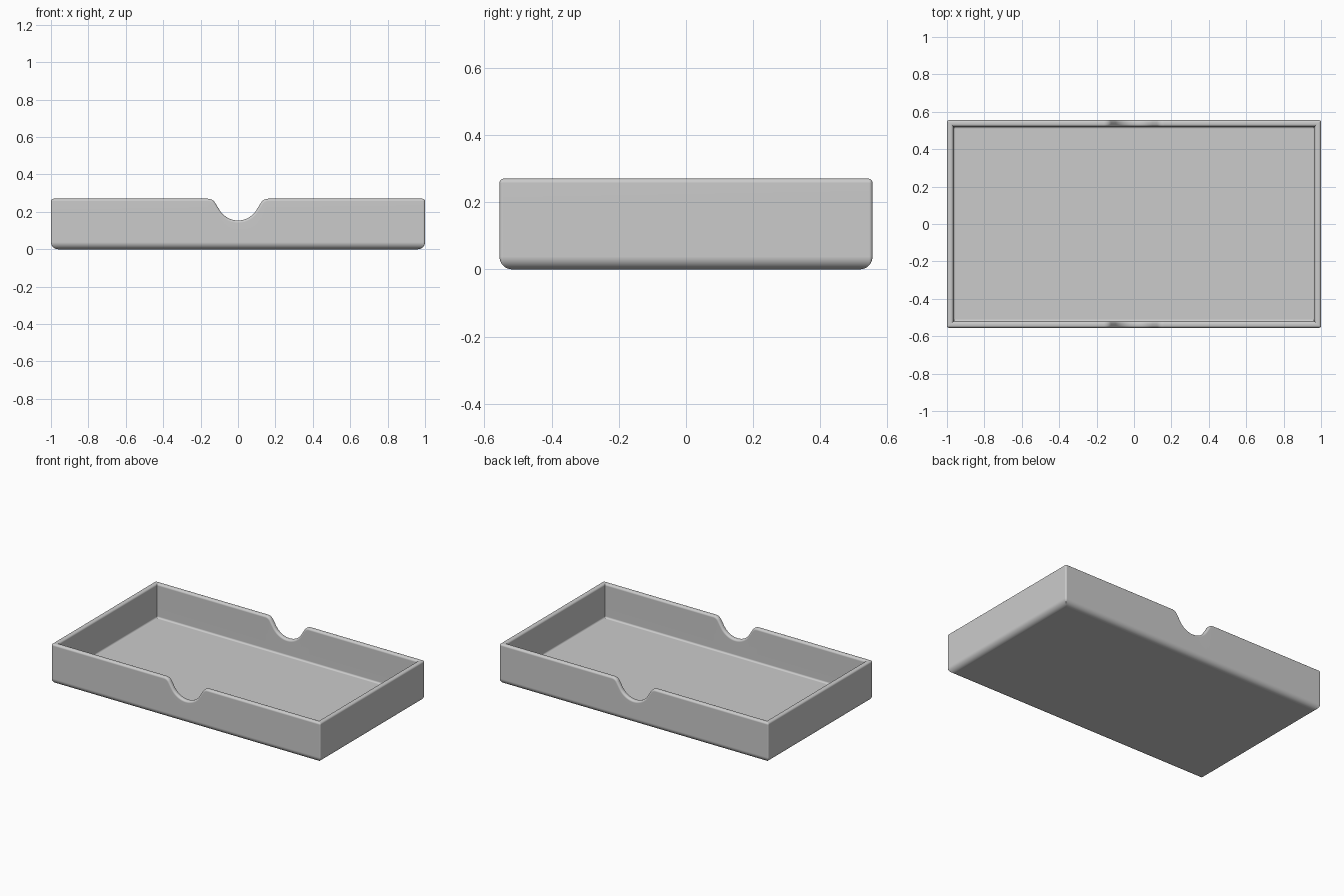
import bpy, bmesh
from math import sin, cos, pi, radians
from mathutils import Vector

if "Cube" in bpy.data.objects:
    bpy.data.objects.remove(bpy.data.objects["Cube"])

HALF_X, HALF_Y, HEIGHT = 1.0, 0.555, 0.27
WALL, FLOOR = 0.034, 0.042
RIM_R, BASE_R, INNER_R, CORNER_R = 0.013, 0.038, 0.012, 0.01
SCOOP_R, LIP_R, SLOPE = 0.115, 0.045, radians(58)
SCOOP_Z = 0.154


def scoop_curve():
    """Right half of the finger notch as (x, z, normal), from its centre outward."""
    rise = HEIGHT - SCOOP_Z
    # one radius for the scoop so that scoop, straight slope and lip meet the rim
    run = (rise - (SCOOP_R + LIP_R) * (1 - cos(SLOPE))) / sin(SLOPE)
    pts = []
    for i in range(13):
        a = SLOPE * i / 12
        pts.append((SCOOP_R * sin(a), SCOOP_Z + SCOOP_R * (1 - cos(a)), a))
    lip_x = SCOOP_R * sin(SLOPE) + run * cos(SLOPE) + LIP_R * sin(SLOPE)
    for i in range(9):
        a = SLOPE * (1 - i / 8)
        pts.append((lip_x - LIP_R * sin(a), HEIGHT - LIP_R * (1 - cos(a)), a))
    return [(x, z, Vector((-sin(a), cos(a)))) for x, z, a in pts]


half = scoop_curve()
notch = [(-x, z, Vector((-n.x, n.y))) for x, z, n in reversed(half[1:])] + half


def wall_loop(inset, z=None, drop=0.0):
    """One ring round the tray: level at z, or following the rim at a given drop."""
    r = max(CORNER_R - inset, 0.001)
    hx, hy = HALF_X - inset, HALF_Y - inset
    level = HEIGHT - drop if z is None else z
    ring = []
    for side in (-1, 1):
        # notched long side, then the two corners that follow it
        for x, top, n in notch:
            if z is None:
                x, h = x - n.x * drop, top - n.y * drop
            else:
                h = z
            ring.append(Vector((-side * x, side * hy, h)))
        for k in range(2):
            start = (-pi / 2 if side < 0 else pi / 2) + k * pi / 2
            sx = -side
            sy = side if k == 0 else -side
            for i in range(5):
                a = start + pi / 2 * i / 4
                if k == 0:
                    ring.append(Vector((sx * (hx - r) + r * cos(a),
                                        sy * (hy - r) + r * sin(a), level)))
                else:
                    ring.append(Vector((sx * (hx - r) + r * cos(a),
                                        sy * (hy - r) + r * sin(a), level)))
    return ring


def arc(n):
    return [pi / 2 * i / n for i in range(n + 1)]


# Wall section from the underside, over the rim and down to the floor
rings = [wall_loop(BASE_R * (1 - sin(a)), z=BASE_R * (1 - cos(a))) for a in arc(8)]
rings += [wall_loop(RIM_R * (1 - cos(a)), drop=RIM_R * (1 - sin(a))) for a in arc(5)]
rings += [wall_loop(WALL - RIM_R * (1 - sin(a)), drop=RIM_R * (1 - cos(a))) for a in arc(5)]
rings += [wall_loop(WALL + INNER_R * (1 - cos(a)), z=FLOOR + INNER_R * (1 - sin(a))) for a in arc(4)]

bm = bmesh.new()
loops = [[bm.verts.new(p) for p in ring] for ring in rings]
count = len(loops[0])
for low, high in zip(loops, loops[1:]):
    for i in range(count):
        j = (i + 1) % count
        bm.faces.new((low[i], low[j], high[j], high[i]))
bm.faces.new(list(reversed(loops[0])))
bm.faces.new(loops[-1])
bmesh.ops.recalc_face_normals(bm, faces=bm.faces)

mesh = bpy.data.meshes.new("tray")
bm.to_mesh(mesh)
bm.free()
tray = bpy.data.objects.new("tray", mesh)
bpy.context.collection.objects.link(tray)

# Plain grey finish
grey = bpy.data.materials.new("plain_grey")
grey.use_nodes = True
colour = (0.6, 0.6, 0.6, 1)
grey.diffuse_color = colour
grey.node_tree.nodes["Principled BSDF"].inputs["Base Color"].default_value = colour
mesh.materials.append(grey)

# Smooth fillets beside flat panels
bpy.context.view_layer.objects.active = tray
tray.select_set(True)
bpy.ops.object.shade_smooth_by_angle(angle=radians(35))
weighted = tray.modifiers.new("flat_panels", "WEIGHTED_NORMAL")
weighted.keep_sharp = True
